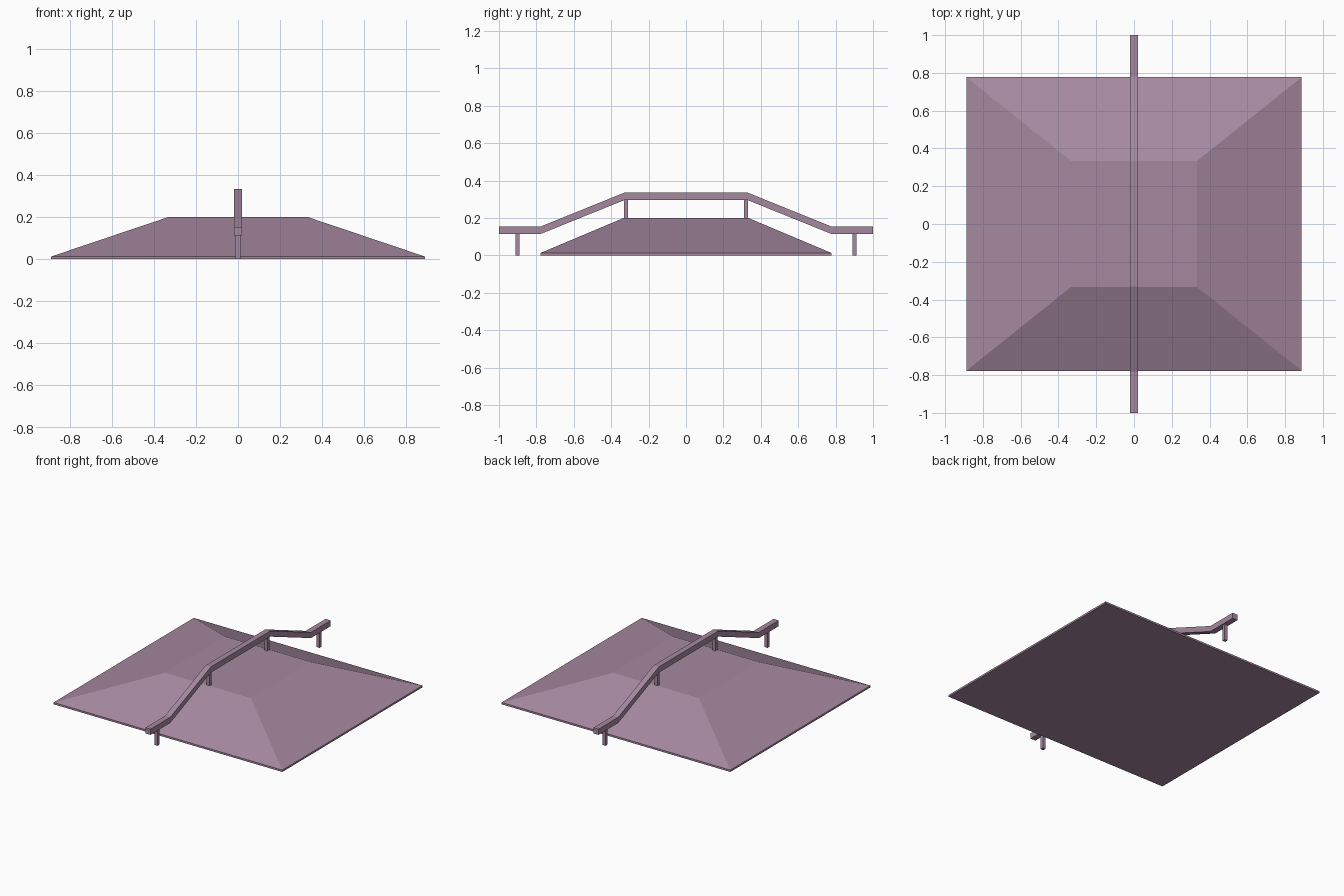
import bpy, bmesh

if "Cube" in bpy.data.objects:
    bpy.data.objects.remove(bpy.data.objects["Cube"])

mat = bpy.data.materials.new("mauve_paint")
mat.diffuse_color = (0.38, 0.25, 0.35, 1)
mat.use_nodes = True
mat.node_tree.nodes["Principled BSDF"].inputs["Base Color"].default_value = mat.diffuse_color


def make_object(name, bm):
    bmesh.ops.recalc_face_normals(bm, faces=bm.faces)
    mesh = bpy.data.meshes.new(name)
    bm.to_mesh(mesh)
    bm.free()
    mesh.materials.append(mat)
    obj = bpy.data.objects.new(name, mesh)
    bpy.context.collection.objects.link(obj)
    return obj


def loft(name, rings):
    """Skin a list of four-cornered rings and cap both ends."""
    bm = bmesh.new()
    loops = [[bm.verts.new(p) for p in ring] for ring in rings]
    for a, b in zip(loops, loops[1:]):
        for i in range(4):
            j = (i + 1) % 4
            bm.faces.new((a[i], a[j], b[j], b[i]))
    bm.faces.new(loops[0])
    bm.faces.new(loops[-1])
    return make_object(name, bm)


def level_ring(x, y, z, cy=0):
    return [(-x, cy - y, z), (x, cy - y, z), (x, cy + y, z), (-x, cy + y, z)]


# Ramp platform with a thin lip, four sloped sides and a flat deck
loft("ramp_platform", [level_ring(0.888, 0.777, 0),
                       level_ring(0.888, 0.777, 0.013),
                       level_ring(0.333, 0.333, 0.2)])

# Square grind rail following the ramp profile
path = [(1.0, 0.113), (0.78, 0.113), (0.33, 0.295)]
path = [(-y, z) for y, z in path] + path[::-1]
w, h = 0.02, 0.04
loft("grind_rail", [[(-w, y, z), (w, y, z), (w, y, z + h), (-w, y, z + h)]
                    for y, z in path])

# Support posts, mirrored front and back
for side, sign in (("front", -1), ("back", 1)):
    for place, y, z0, z1 in (("outer", 0.9, 0, 0.114), ("deck", 0.32, 0.2, 0.296)):
        loft(f"{side}_{place}_post", [level_ring(0.011, 0.011, z, sign * y)
                                      for z in (z0, z1)])
